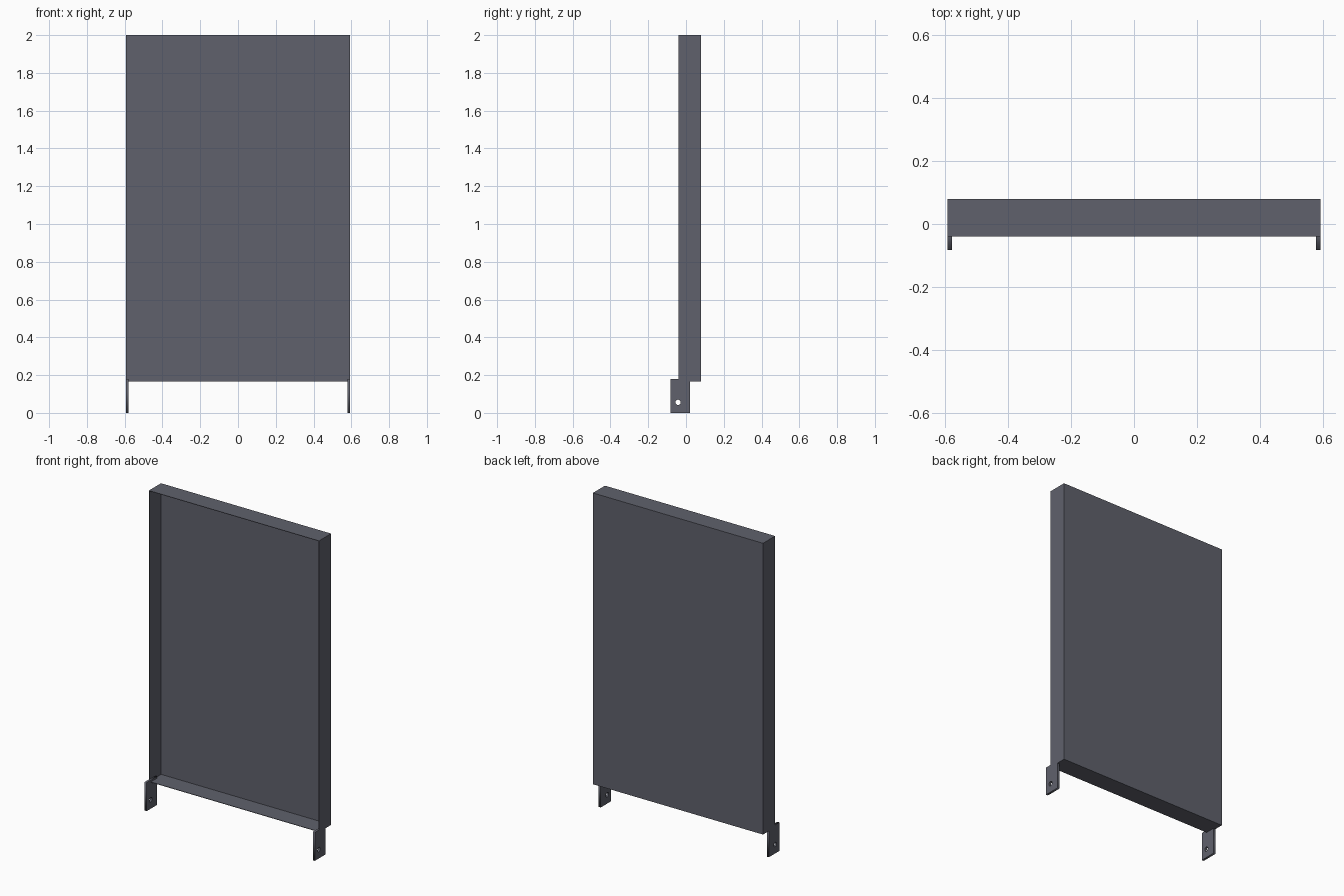
import bpy, bmesh, math
from mathutils import Matrix

if "Cube" in bpy.data.objects:
    bpy.data.objects.remove(bpy.data.objects["Cube"])

metal = bpy.data.materials.new("dark grey metal")
metal.diffuse_color = (0.115, 0.12, 0.15, 1)
metal.use_nodes = True
metal.node_tree.nodes["Principled BSDF"].inputs["Base Color"].default_value = metal.diffuse_color

HALF_W = 0.593

# Shallow sheet metal tray, open at the front
bm = bmesh.new()
bmesh.ops.create_cube(bm, size=1, matrix=Matrix.Translation((0, 0.02, 1.0825))
                      @ Matrix.Diagonal((2 * HALF_W, 0.12, 1.835, 1)))
bmesh.ops.delete(bm, geom=[f for f in bm.faces if f.normal.y < -0.9], context='FACES_ONLY')
me = bpy.data.meshes.new("panel_tray")
bm.to_mesh(me)
bm.free()
tray = bpy.data.objects.new("panel_tray", me)
bpy.context.collection.objects.link(tray)
me.materials.append(metal)
sol = tray.modifiers.new("sheet", 'SOLIDIFY')
sol.thickness = 0.003
sol.offset = -1
sol.use_even_offset = True


def add_loop(curve, points):
    s = curve.splines.new('POLY')
    s.points.add(len(points) - 1)
    for p, (a, b) in zip(s.points, points):
        p.co = (a, b, 0, 1)
    s.use_cyclic_u = True


# Foot brackets: flat plates with a bolt hole
def bracket(name, side):
    t = 0.014
    cu = bpy.data.curves.new(name, 'CURVE')
    cu.dimensions = '2D'
    cu.fill_mode = 'BOTH'
    cu.extrude = t / 2
    add_loop(cu, [(-0.082, 0), (0.022, 0), (0.022, 0.18), (-0.082, 0.18)])
    n = 24
    add_loop(cu, [(-0.042 + 0.014 * math.cos(2 * math.pi * i / n),
                   0.056 + 0.014 * math.sin(2 * math.pi * i / n)) for i in range(n)])
    ob = bpy.data.objects.new(name, cu)
    bpy.context.collection.objects.link(ob)
    ob.rotation_euler = (math.pi / 2, 0, math.pi / 2)
    ob.location.x = side * (HALF_W - t / 2)
    cu.materials.append(metal)
    bpy.ops.object.select_all(action='DESELECT')
    ob.select_set(True)
    bpy.context.view_layer.objects.active = ob
    bpy.ops.object.convert(target='MESH')


bracket("left_foot_bracket", -1)
bracket("right_foot_bracket", 1)
